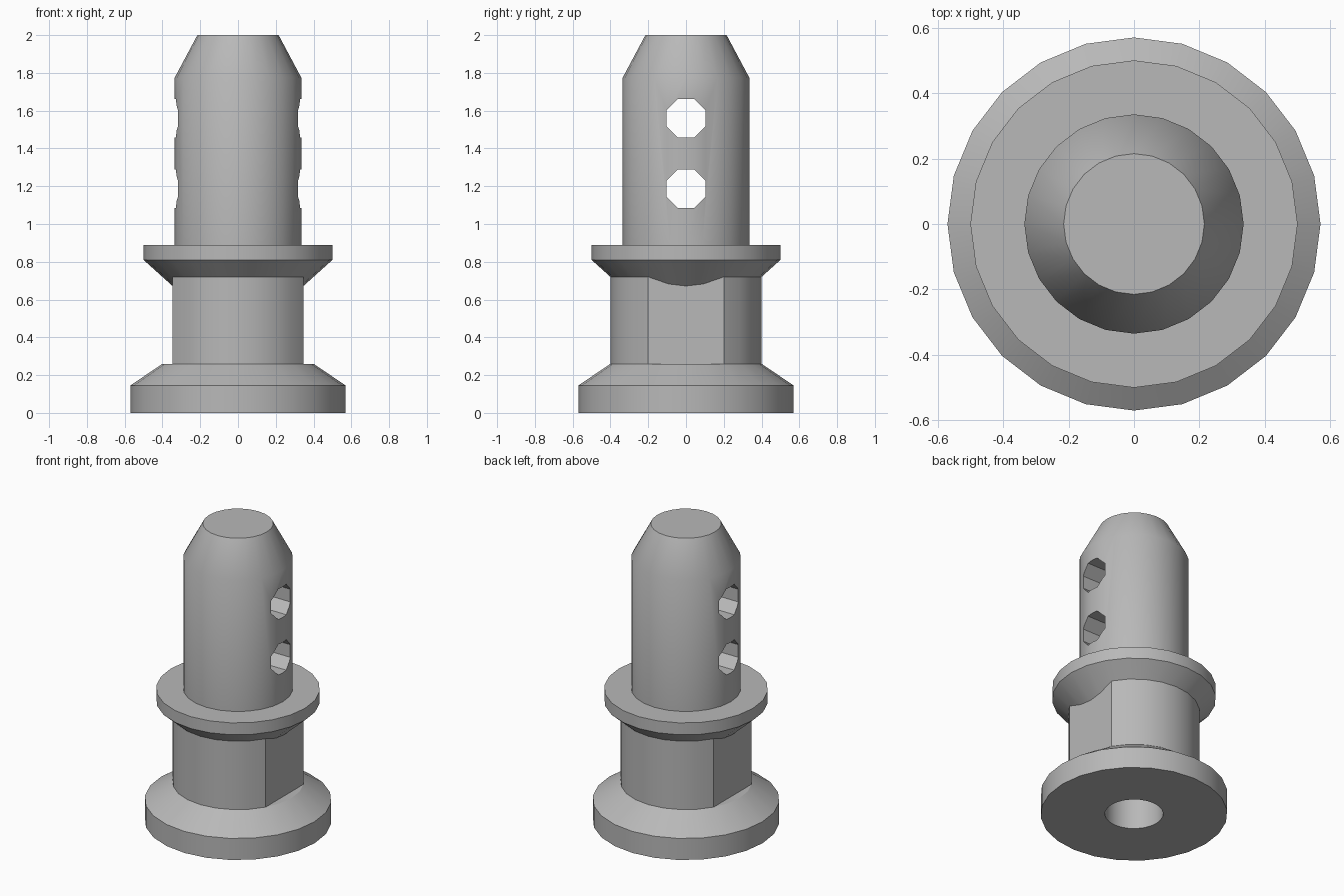
import bpy, bmesh
from math import cos, sin, tau, radians
from mathutils import Matrix

SEGMENTS = 24
FLAT_X = 0.4 * cos(radians(30))   # half width across the wrench flats

cube = bpy.data.objects.get("Cube")
if cube:
    bpy.data.objects.remove(cube, do_unlink=True)

# Single grey metal
metal = bpy.data.materials.new("grey metal")
metal.use_nodes = True
grey = (0.48, 0.48, 0.48, 1)
metal.diffuse_color = grey
metal.node_tree.nodes["Principled BSDF"].inputs["Base Color"].default_value = grey


def add_object(name, bm):
    mesh = bpy.data.meshes.new(name)
    bm.to_mesh(mesh)
    bm.free()
    mesh.materials.append(metal)
    obj = bpy.data.objects.new(name, mesh)
    bpy.context.collection.objects.link(obj)
    return obj


def lathe(name, profile):
    """Revolve (radius, z, x limit) points; the x limit flattens both sides."""
    bm = bmesh.new()
    rings = []
    for r, z, limit in profile:
        ring = []
        for i in range(SEGMENTS):
            a = tau * i / SEGMENTS
            x = max(-limit, min(limit, r * cos(a)))
            ring.append(bm.verts.new((x, r * sin(a), z)))
        rings.append(ring)
    for low, high in zip(rings, rings[1:]):
        for i in range(SEGMENTS):
            j = (i + 1) % SEGMENTS
            bm.faces.new((low[i], low[j], high[j], high[i]))
    bm.faces.new(rings[0][::-1])
    bm.faces.new(rings[-1])
    bmesh.ops.remove_doubles(bm, verts=bm.verts, dist=0.0001)
    bmesh.ops.recalc_face_normals(bm, faces=bm.faces)
    return add_object(name, bm)


def select_only(obj):
    bpy.ops.object.select_all(action="DESELECT")
    obj.select_set(True)
    bpy.context.view_layer.objects.active = obj


# Base disc with a bored underside, rising into the flat-sided neck
base = lathe("base_and_neck", [
    (0.178, 0.60, 1), (0.178, 0, 1),
    (0.57, 0, 1), (0.57, 0.145, 1), (0.40, 0.26, 1),
    (0.40, 0.26, FLAT_X), (0.40, 0.72, FLAT_X),
])

# Collar with a conical underside, and the pin with a tapered tip
pin = lathe("collar_and_pin", [
    (0.32, 0.648, 1), (0.50, 0.81, 1), (0.50, 0.89, 1),
    (0.335, 0.89, 1), (0.335, 1.775, 1), (0.215, 2.0, 1),
])

# Two octagonal cross holes through the pin
bm = bmesh.new()
turn = Matrix.Rotation(radians(90), 4, "Y") @ Matrix.Rotation(radians(22.5), 4, "Z")
for z in (1.187, 1.56):
    bmesh.ops.create_cone(bm, cap_ends=True, segments=8, radius1=0.111,
                          radius2=0.111, depth=1.2,
                          matrix=Matrix.Translation((0, 0, z)) @ turn)
cutter = add_object("cross_hole_cutter", bm)
cutter.hide_render = True
cut = pin.modifiers.new("cross_holes", "BOOLEAN")
cut.operation = "DIFFERENCE"
cut.solver = "EXACT"
cut.object = cutter
select_only(pin)
bpy.ops.object.modifier_apply(modifier=cut.name)
bpy.data.objects.remove(cutter, do_unlink=True)

# Smooth round walls, crisp rims
for obj in (base, pin):
    select_only(obj)
    bpy.ops.object.shade_smooth_by_angle(angle=radians(30))
